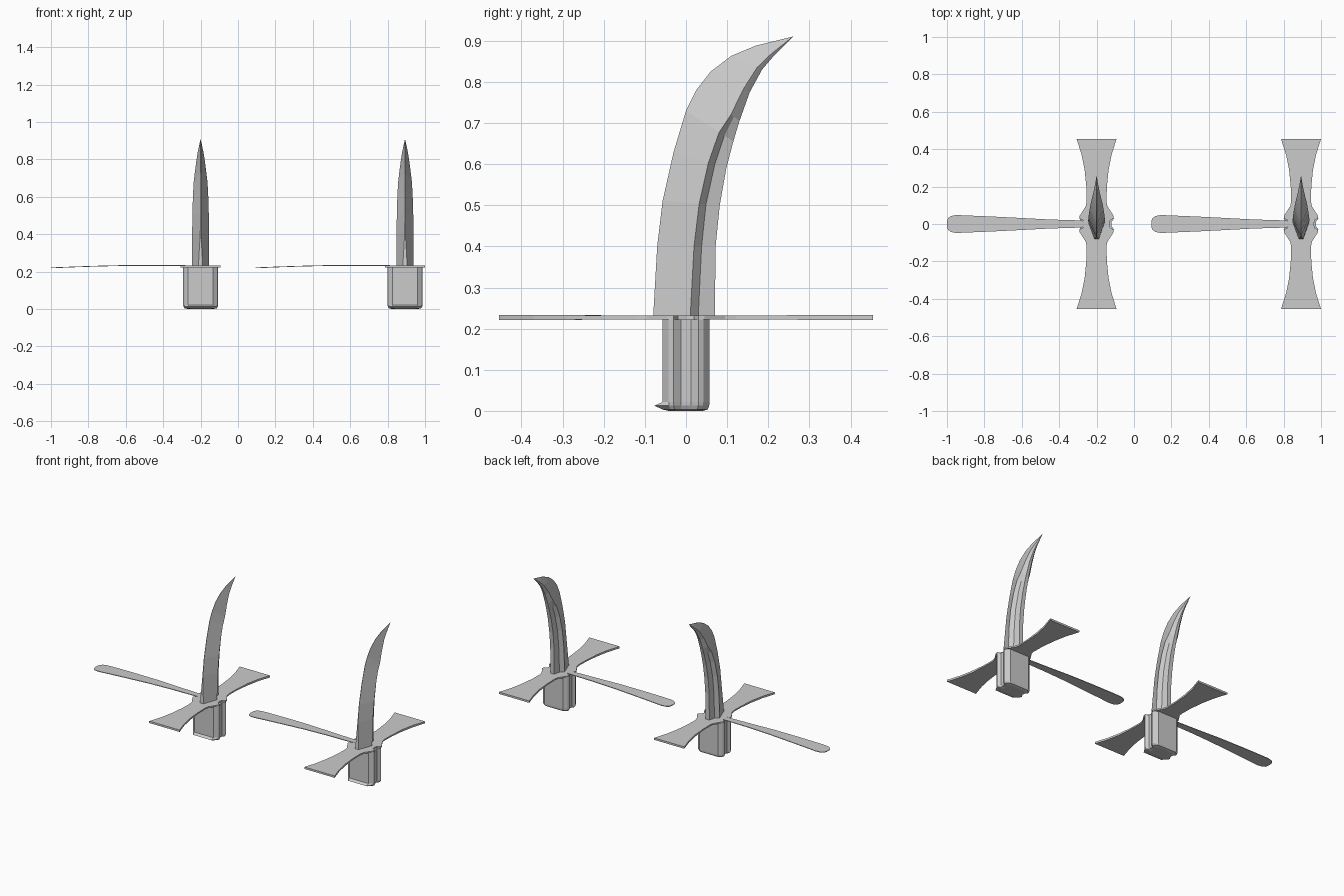
import bpy, bmesh
from mathutils import Vector

if "Cube" in bpy.data.objects:
    bpy.data.objects.remove(bpy.data.objects["Cube"])

CENTRES = (-0.2, 0.893)   # the two identical tools


def loft(name, rings, tip=None):
    """Skin closed rings of equal length, cap the start, cap or point the end."""
    bm = bmesh.new()
    vr = [[bm.verts.new(p) for p in r] for r in rings]
    n = len(vr[0])
    for a, b in zip(vr, vr[1:]):
        for i in range(n):
            j = (i + 1) % n
            bm.faces.new((a[i], a[j], b[j], b[i]))
    bm.faces.new(vr[0][::-1])
    if tip is not None:
        t = bm.verts.new(tip)
        for i in range(n):
            bm.faces.new((vr[-1][i], vr[-1][(i + 1) % n], t))
    else:
        bm.faces.new(vr[-1])
    bmesh.ops.recalc_face_normals(bm, faces=bm.faces)
    me = bpy.data.meshes.new(name)
    bm.to_mesh(me)
    bm.free()
    for i, cx in enumerate(CENTRES):
        ob = bpy.data.objects.new(f"{name}_{i + 1}", me)
        ob.location.x = cx
        bpy.context.collection.objects.link(ob)


# Curved blade: front edge (y, z), back edge (y, z), half width, ridge t, groove t, front flat
stations = [
    ((-.08, .225), (.07, .225), .045, .60, .73, .012),
    ((-.07, .40), (.072, .40), .045, .63, .76, .002),
    ((-.057, .51), (.082, .50), .044, .64, .76, .001),
    ((-.03, .63), (.098, .59), .041, .66, .78, .001),
    ((0, .73), (.115, .655), .037, .70, .81, .001),
    ((.025, .78), (.13, .705), .032, .80, .87, .001),
    ((.06, .825), (.155, .775), .024, .84, .90, .001),
    ((.11, .863), (.185, .83), .016, .84, .90, .001),
    ((.17, .888), (.215, .865), .009, .84, .90, .001),
]
rings = []
for k, (f, b, w, tr, tg, ff) in enumerate(stations):
    f, b = Vector(f), Vector(b)
    deep = .5 if k < 5 else .75          # groove fades out near the tip
    half = [(ff, f), (w, f.lerp(b, tr)), (w * deep, f.lerp(b, tg)), (w * .3, b)]
    rings.append([(x, p[0], p[1]) for x, p in half]
                 + [(-x, p[0], p[1]) for x, p in reversed(half)])
loft("blade", rings, (0, .26, .91))

# Socket: chamfered block with a channel down each narrow side and a bottom lip
quarter = [(.08, .012), (.093, .03), (.087, .042), (.066, .057)]
side = [(x, -y) for x, y in reversed(quarter)] + quarter
sect = side + [(-x, -y) for x, y in side]
levels = [(.222, 1, 0), (.022, 1, 0), (.013, .99, .02), (.004, .93, .005), (0, .72, 0)]
loft("socket", [[(x * s, y * s - (lip if y < -.05 else 0), z) for x, y in sect]
                for z, s, lip in levels])

# Cross guard: waisted plate with flared ends and notches around the channels
edge = [(.068, 0), (.073, .02), (.092, .03), (.09, .045), (.058, .095), (.053, .12),
        (.055, .2), (.064, .29), (.08, .37), (.107, .455)]
right = [(x, -y) for x, y in reversed(edge)] + edge[1:]
outline = right + [(-x, -y) for x, y in right]
loft("guard", [[(x, y, z + s * .0015 * (abs(y) > .25)) for x, y in outline]
               for z, s in ((.223, -1), (.232, 1))])

# Paddle handle: thin arched strip, wider toward its rounded outer end
strip = [(-.064, .008, .230), (-.070, .016, .231), (-.08, .019, .232), (-.25, .024, .233),
         (-.40, .032, .233), (-.56, .040, .229), (-.68, .045, .225), (-.75, .048, .222),
         (-.78, .042, .221), (-.795, .030, .220), (-.80, .015, .220)]
loft("handle", [[(x, -h, z - .002), (x, h, z - .002), (x, h, z + .002), (x, -h, z + .002)]
                for x, h, z in strip])
